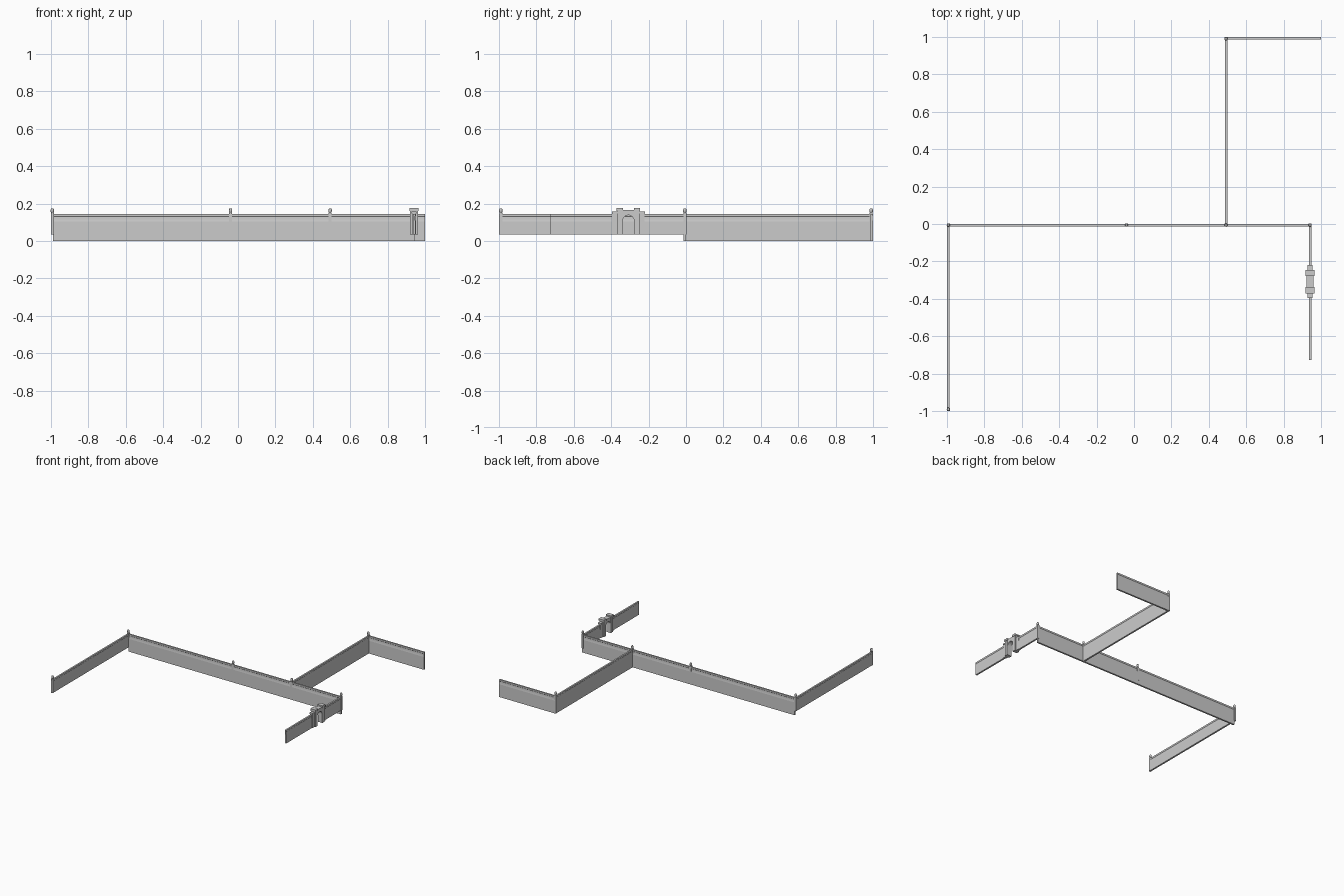
import bpy, bmesh, math
from mathutils import Vector

cube = bpy.data.objects.get("Cube")
if cube:
    bpy.data.objects.remove(cube)

stone = bpy.data.materials.new("grey stone")
stone.use_nodes = True
GREY = (0.6, 0.6, 0.6, 1)
stone.diffuse_color = GREY
stone.node_tree.nodes["Principled BSDF"].inputs["Base Color"].default_value = GREY

TOP, LEDGE = 0.143, 0.035


def finish(name, bm):
    bmesh.ops.recalc_face_normals(bm, faces=bm.faces)
    mesh = bpy.data.meshes.new(name)
    bm.to_mesh(mesh)
    bm.free()
    mesh.materials.append(stone)
    obj = bpy.data.objects.new(name, mesh)
    bpy.context.collection.objects.link(obj)
    return obj


def extrude(name, outline, start, end):
    """Sweep an outline of (sideways, height) points from start to end."""
    a, b = Vector((*start, 0)), Vector((*end, 0))
    way = (b - a).normalized()
    side = Vector((-way.y, way.x, 0))
    bm = bmesh.new()
    face = bm.faces.new([bm.verts.new(a + side * s + Vector((0, 0, z))) for s, z in outline])
    swept = bmesh.ops.extrude_face_region(bm, geom=[face])["geom"]
    moved = [v for v in swept if isinstance(v, bmesh.types.BMVert)]
    bmesh.ops.translate(bm, verts=moved, vec=b - a)
    return finish(name, bm)


def wall(name, start, end, bottom):
    # Thick foot, hollowed shoulder and a narrow coping
    half = [(0.007, bottom), (0.007, 0.105), (0.0055, 0.115), (0.0045, 0.13),
            (0.0065, 0.133), (0.0065, TOP)]
    extrude(name, half + [(-s, z) for s, z in reversed(half)], start, end)


def box(name, centre, size):
    x, y, z = size
    extrude(name, [(-x / 2, centre[2]), (x / 2, centre[2]),
                   (x / 2, centre[2] + z), (-x / 2, centre[2] + z)],
            (centre[0], centre[1] - y / 2), (centre[0], centre[1] + y / 2))


def post(name, x, y, bottom):
    # Square shaft with a small rounded finial
    box(name + "_shaft", (x, y, bottom), (0.016, 0.016, 0.15 - bottom))
    rings = [(0.006, 0.15), (0.009, 0.156), (0.009, 0.167), (0.006, 0.174)]
    bm = bmesh.new()
    loops = [[bm.verts.new((x + r * math.cos(i * math.tau / 12),
                            y + r * math.sin(i * math.tau / 12), z)) for i in range(12)]
             for r, z in rings]
    for low, high in zip(loops, loops[1:]):
        for i in range(12):
            j = (i + 1) % 12
            bm.faces.new((low[i], low[j], high[j], high[i]))
    bm.faces.new(loops[0])
    bm.faces.new(loops[-1])
    finish(name + "_finial", bm)


# Wall runs
WEST, MID, EAST, MAIN, SOUTH, NORTH = -0.992, 0.492, 0.941, -0.006, -0.99, 0.992
wall("right_wall", (WEST, SOUTH - 0.01), (WEST, MAIN), LEDGE)
wall("main_wall", (WEST, MAIN), (EAST, MAIN), LEDGE)
box("main_wall_base", ((WEST + EAST) / 2 + 0.004, MAIN, 0), (EAST - WEST, 0.014, LEDGE))
wall("rear_link_wall", (MID, MAIN), (MID, NORTH), 0)
wall("rear_wall", (MID, NORTH), (1.0, NORTH), 0)
wall("left_wall_back", (EAST, MAIN), (EAST, -0.23), LEDGE)
wall("left_wall_front", (EAST, -0.385), (EAST, -0.727), LEDGE)

# Posts at corners and joints
for name, x, y, bottom in (
        ("right_end_post", WEST, SOUTH, LEDGE), ("right_corner_post", WEST, MAIN, LEDGE),
        ("middle_post", -0.04, MAIN, LEDGE), ("junction_post", MID, MAIN, 0),
        ("rear_corner_post", MID, NORTH - 0.002, 0), ("left_corner_post", EAST, MAIN, LEDGE)):
    post(name, x, y, bottom)

# Gatehouse: arched centre, two capped piers and two stepped wings
GATE, HALF, SPRING = -0.308, 0.03, 0.108
arch = [(HALF * math.cos(math.pi * i / 12), SPRING + HALF * math.sin(math.pi * i / 12))
        for i in range(13)]
outline = [(0.04, LEDGE), (HALF, LEDGE)] + arch + [
    (-HALF, LEDGE), (-0.04, LEDGE), (-0.04, 0.166), (0.04, 0.166)]
unique = [p for i, p in enumerate(outline) if p not in outline[:i]]
extrude("gate_arch", [(s + GATE, z) for s, z in unique], (EAST + 0.018, 0), (EAST - 0.018, 0)).location.y = 0
bpy.data.objects["gate_arch"].scale.y = -1
bpy.data.objects["gate_arch"].data.flip_normals()

for side, word in ((1, "back"), (-1, "front")):
    box(f"gate_pier_{word}", (EAST, GATE + side * 0.046, LEDGE), (0.042, 0.027, 0.128))
    box(f"gate_pier_cap_{word}", (EAST, GATE + side * 0.046, 0.16), (0.048, 0.034, 0.017))
    box(f"gate_wing_{word}", (EAST, GATE + side * 0.073, LEDGE), (0.022, 0.028, 0.112))
    box(f"gate_wing_cap_{word}", (EAST, GATE + side * 0.073, 0.146), (0.026, 0.03, 0.011))
